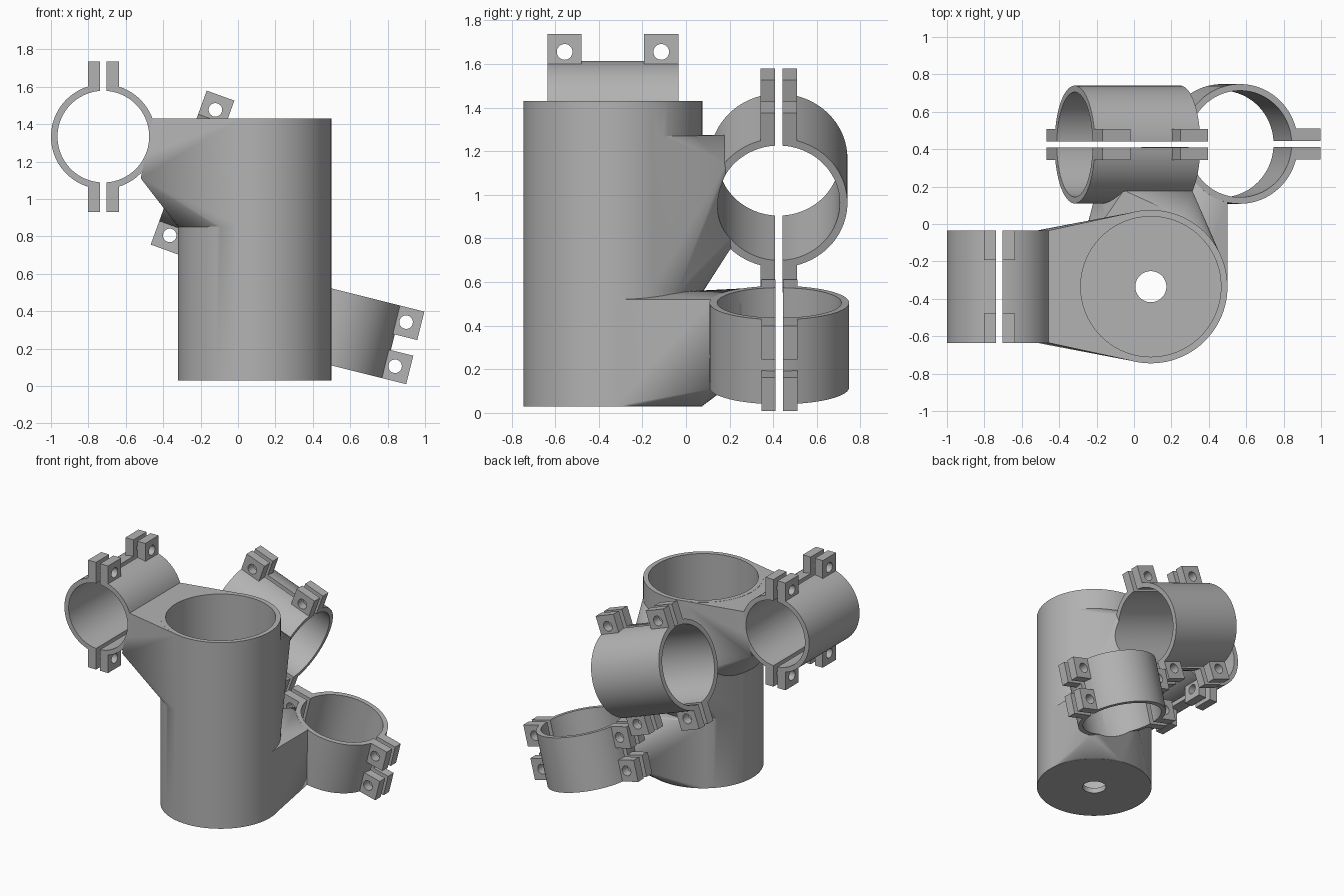
import bpy, bmesh, math
from math import sin, cos, radians, sqrt
from mathutils import Matrix, Vector

old = bpy.data.objects.get("Cube")
if old:
    bpy.data.objects.remove(old)

grey = bpy.data.materials.new("plain grey")
grey.use_nodes = True
grey.diffuse_color = (0.45, 0.45, 0.45, 1)
grey.node_tree.nodes["Principled BSDF"].inputs["Base Color"].default_value = (0.45, 0.45, 0.45, 1)

SEGMENTS = 96
CUP = Vector((0.09, -0.335, 0))
CUP_R, CUP_BORE = 0.41, 0.375
WALL, GAP, TAB_T, TAB_W, TAB_OUT = 0.035, 0.034, 0.066, 0.157, 0.123


def to_object(name, bm):
    bmesh.ops.recalc_face_normals(bm, faces=bm.faces[:])
    mesh = bpy.data.meshes.new(name)
    bm.to_mesh(mesh)
    bm.free()
    mesh.materials.append(grey)
    obj = bpy.data.objects.new(name, mesh)
    bpy.context.collection.objects.link(obj)
    return obj


def cylinder(name, radius, length, matrix):
    bm = bmesh.new()
    bmesh.ops.create_cone(bm, cap_ends=True, segments=SEGMENTS, radius1=radius,
                          radius2=radius, depth=length, matrix=matrix)
    return to_object(name, bm)


def box(name, size, centre):
    bm = bmesh.new()
    bmesh.ops.create_cube(bm, size=1, matrix=Matrix.Translation(centre) @ Matrix.Diagonal((*size, 1)))
    return to_object(name, bm)


def hull(name, points):
    bm = bmesh.new()
    for p in points:
        bm.verts.new(p)
    result = bmesh.ops.convex_hull(bm, input=bm.verts[:])
    loose = {g for g in result["geom_interior"] + result["geom_unused"]
             if isinstance(g, bmesh.types.BMVert) and g.is_valid}
    bmesh.ops.delete(bm, geom=list(loose), context='VERTS')
    bmesh.ops.dissolve_limit(bm, angle_limit=0.002, verts=bm.verts[:], edges=bm.edges[:])
    return to_object(name, bm)


def combine(obj, other, operation):
    mod = obj.modifiers.new("combine", 'BOOLEAN')
    mod.operation, mod.solver, mod.object = operation, 'EXACT', other
    bpy.context.view_layer.objects.active = obj
    with bpy.context.temp_override(object=obj, active_object=obj):
        bpy.ops.object.modifier_apply(modifier=mod.name)
    bpy.data.objects.remove(other)


def smooth(obj):
    bpy.ops.object.select_all(action='DESELECT')
    obj.select_set(True)
    bpy.context.view_layer.objects.active = obj
    bpy.ops.object.shade_smooth_by_angle(angle=radians(25))


def frame(centre, slit_dir, axis):
    """Local x runs along the slit, local z along the bore."""
    x, z = Vector(slit_dir), Vector(axis)
    m = Matrix((x, z.cross(x), z)).transposed().to_4x4()
    m.translation = centre
    return m


def clamp(name, radius, length, matrix):
    ring = cylinder(name, radius, length, Matrix())
    # paired bolt tabs on both sides of the ring
    for side in (-1, 1):
        for end in (-1, 1):
            depth = TAB_OUT + 0.03
            z = end * (length - TAB_W) / 2
            x = side * (radius + TAB_OUT - depth / 2)
            combine(ring, box("tab", (depth, GAP + 2 * TAB_T, TAB_W), (x, 0, z)), 'UNION')
            pin = Matrix.Translation((side * (radius + 0.042), 0, z)) @ Matrix.Rotation(radians(90), 4, 'X')
            combine(ring, cylinder("pin_hole", 0.036, 0.5, pin), 'DIFFERENCE')
    # bore and the slit that parts the two halves
    combine(ring, cylinder("bore", radius - WALL, length + 0.2, Matrix()), 'DIFFERENCE')
    combine(ring, box("slit", (2, GAP, 2), (0, 0, 0)), 'DIFFERENCE')
    ring.data.transform(matrix)
    smooth(ring)


def arm(name, z0, z1, plate):
    """Web stretched from a slice of the cup to a plate on a clamp."""
    points = list(plate)
    for i in range(SEGMENTS):
        t = 2 * math.pi * i / SEGMENTS
        for z in (z0, z1):
            points.append(CUP + Vector((sin(t) * (CUP_R - 0.001), cos(t) * (CUP_R - 0.001), z)))
    return hull(name, points)


# Clamp frames: side, back (tilted bore), low (nearly upright bore)
tb, tc = radians(20), radians(14)
side_frame = frame((-0.72, -0.335, 1.333), (0, 0, 1), (0, 1, 0))
back_frame = frame((-0.035, 0.425, 1.065), (sin(tb), 0, cos(tb)), (-cos(tb), 0, sin(tb)))
low_frame = frame((0.518, 0.428, 0.311), (cos(tc), 0, -sin(tc)), (sin(tc), 0, cos(tc)))
clamps = [("side_clamp", 0.28, 0.6, side_frame),
          ("back_clamp", 0.315, 0.6, back_frame),
          ("low_clamp", 0.32, 0.4, low_frame)]

# Arm plates
side_plate = [Vector((x, y, z)) for y in (-0.635, -0.035)
              for x, z in ((-0.458, 1.429), (-0.455, 1.23), (-0.52, 1.11))]


def on_clamp(matrix, radius, x, z):
    depth = sqrt((radius - 0.005) ** 2 - x * x)
    p = matrix @ Vector((x, 0, z))
    p.y -= depth
    return p


back_plate = [on_clamp(back_frame, 0.315, x, z) for x, z in
              ((0.19, 0.09), (0.19, -0.299), (-0.22, 0.09), (-0.22, -0.299))]
low_plate = [on_clamp(low_frame, 0.32, x, z) for x, z in
             ((-0.068, 0.199), (0.03, -0.199), (-0.28, 0.199), (-0.28, -0.199))]

# Cup with its three arms
body = cylinder("cup", CUP_R, 1.4, Matrix.Translation(CUP + Vector((0, 0, 0.73))))
combine(body, arm("side_arm", 0.85, 1.429, side_plate), 'UNION')
combine(body, arm("back_arm", 0.55, 1.27, back_plate), 'UNION')
combine(body, arm("low_arm", 0.031, 0.52, low_plate), 'UNION')
combine(body, cylinder("cup_bore", CUP_BORE, 1.4, Matrix.Translation(CUP + Vector((0, 0, 0.77)))), 'DIFFERENCE')
combine(body, cylinder("drain", 0.083, 0.4, Matrix.Translation(CUP)), 'DIFFERENCE')
for name, radius, length, matrix in clamps:
    combine(body, cylinder("bore", radius - WALL, length + 0.2, matrix), 'DIFFERENCE')
smooth(body)

for spec in clamps:
    clamp(*spec)
